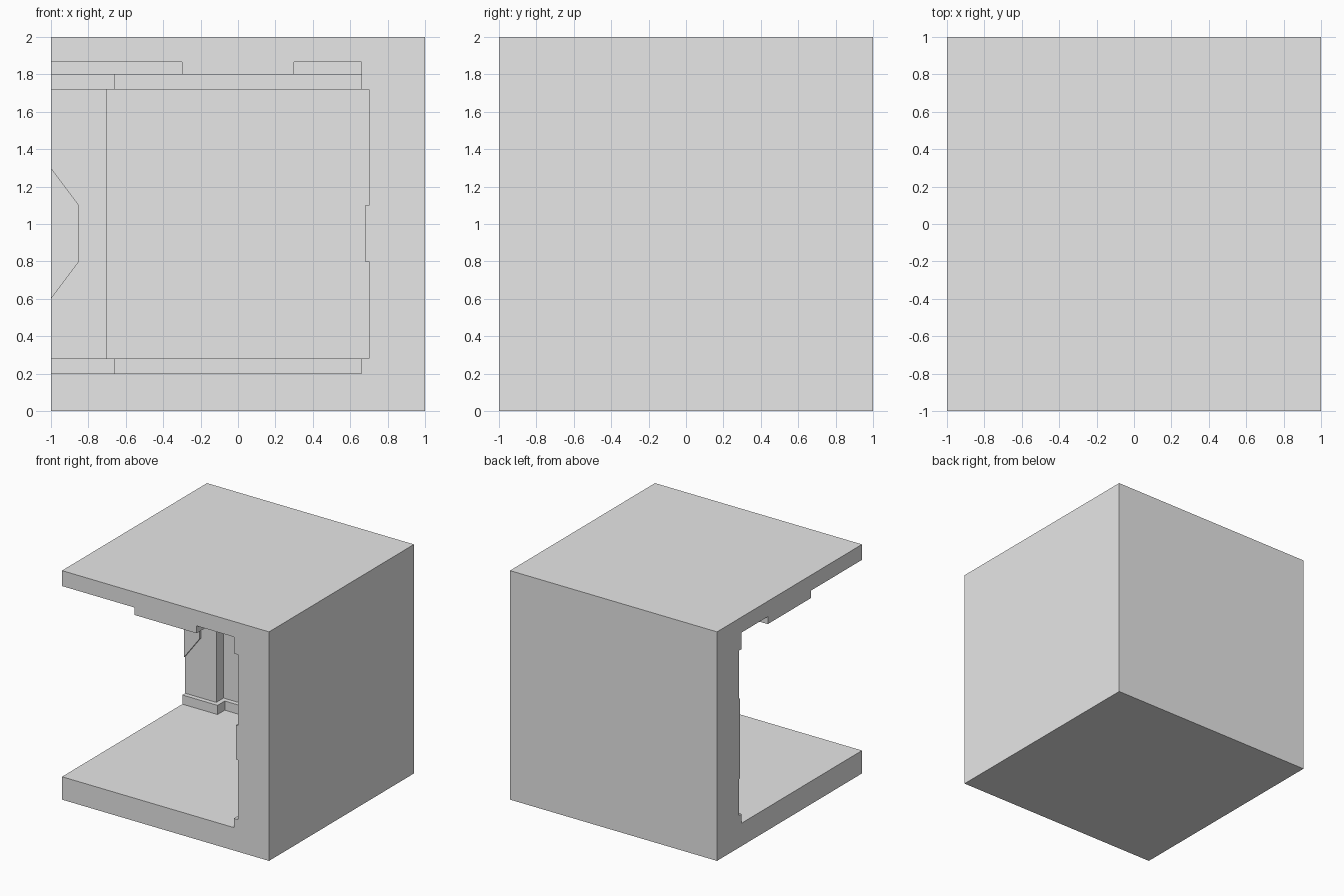
import bpy, bmesh
from math import radians

if "Cube" in bpy.data.objects:
    bpy.data.objects.remove(bpy.data.objects["Cube"])

grey = bpy.data.materials.new("plain_grey")
grey.use_nodes = True
COLOUR = (0.8, 0.8, 0.8, 1)
grey.diffuse_color = COLOUR
grey.node_tree.nodes["Principled BSDF"].inputs["Base Color"].default_value = COLOUR


def prism(name, points, axis, lo, hi):
    """Extrude a 2D outline along one axis."""
    def place(p, d):
        c = list(p)
        c.insert(axis, d)
        return c
    bm = bmesh.new()
    face = bm.faces.new([bm.verts.new(place(p, lo)) for p in points])
    top = bmesh.ops.extrude_face_region(bm, geom=[face])["geom"]
    for v in top:
        if isinstance(v, bmesh.types.BMVert):
            v.co[axis] = hi
    bmesh.ops.recalc_face_normals(bm, faces=bm.faces)
    mesh = bpy.data.meshes.new(name)
    bm.to_mesh(mesh)
    bm.free()
    obj = bpy.data.objects.new(name, mesh)
    bpy.context.collection.objects.link(obj)
    mesh.materials.append(grey)
    return obj


def box(name, xs, ys, zs):
    (a, b), (c, d) = xs, ys
    return prism(name, [(a, c), (b, c), (b, d), (a, d)], 2, *zs)


def combine(target, tool, operation):
    """Apply a boolean and discard the tool."""
    mod = target.modifiers.new(operation, 'BOOLEAN')
    mod.operation = operation
    mod.solver = 'EXACT'
    mod.object = tool
    bpy.context.view_layer.objects.active = target
    bpy.ops.object.modifier_apply(modifier=mod.name)
    bpy.data.objects.remove(tool)


OUT = -1.1  # cutters pass through the two open sides

# Solid block
room = box("corner_room", (-1, 1), (-1, 1), (0, 2))

# Room space between end pillars, then the deeper bay between them
for start, wall, trim_start, trim in ((OUT, 0.7, OUT, 0.66), (-0.7, 0.8, -0.66, 0.76)):
    span, inner = (start, wall), (trim_start, trim)
    combine(room, box("wall_cutter", span, span, (0.28, 1.72)), 'DIFFERENCE')
    # Narrower space at floor and ceiling leaves baseboard and cornice
    combine(room, box("trim_cutter", inner, inner, (0.2, 1.8)), 'DIFFERENCE')

# Ceiling coffers leave two crossing beams
for start, end in ((OUT, 0.66), (-0.66, 0.76)):
    sides = ((start, -0.3), (0.3, end))
    for xs in sides:
        for ys in sides:
            combine(room, box("coffer_cutter", xs, ys, (1.75, 1.865)), 'DIFFERENCE')

# Raised pillar panels: half hexagon at the back, plain band on the side
hexagon = [(-1, 0.6), (-0.85, 0.8), (-0.85, 1.1), (-1, 1.3)]
combine(room, prism("back_panel", hexagon, 1, 0.68, 0.75), 'UNION')
combine(room, box("side_panel", (0.68, 0.75), (-1, -0.85), (0.8, 1.1)), 'UNION')

# Merge flat areas left by the cuts
bm = bmesh.new()
bm.from_mesh(room.data)
bmesh.ops.remove_doubles(bm, verts=bm.verts, dist=0.0005)
bmesh.ops.dissolve_limit(bm, angle_limit=radians(1), verts=bm.verts, edges=bm.edges)
bm.to_mesh(room.data)
bm.free()
